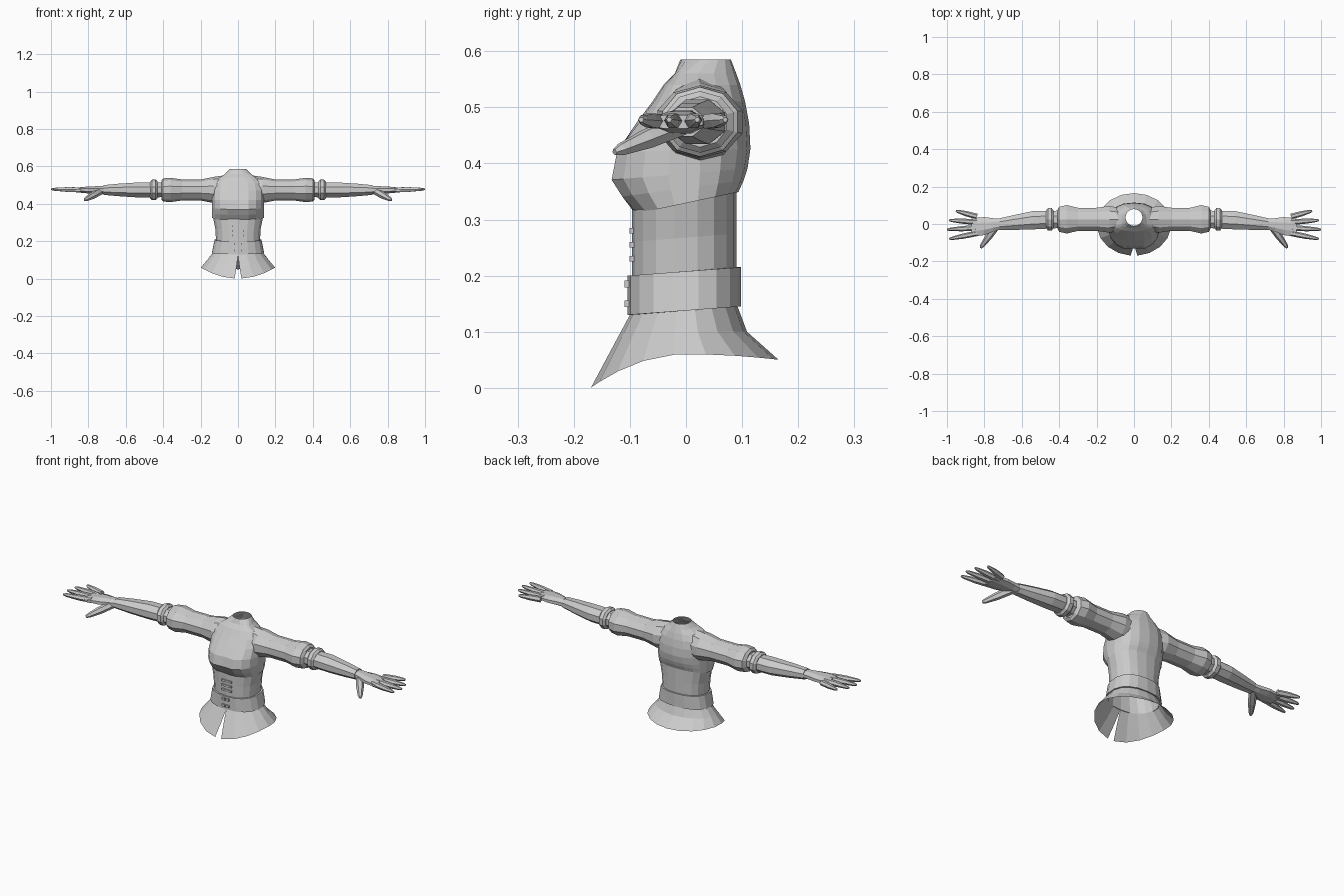
import bpy, bmesh, math
from mathutils import Vector

cube = bpy.data.objects.get("Cube")
if cube:
    bpy.data.objects.remove(cube)

shade = (0.6, 0.6, 0.6, 1)
grey = bpy.data.materials.new("light_grey")
grey.use_nodes = True
grey.diffuse_color = shade
grey.node_tree.nodes["Principled BSDF"].inputs["Base Color"].default_value = shade


def loft(name, rings, closed=True, caps=False):
    """Skin a list of point rings into a flat-shaded object."""
    bm = bmesh.new()
    rows = [[bm.verts.new(point) for point in ring] for ring in rings]
    count = len(rows[0])
    for lower, upper in zip(rows, rows[1:]):
        for i in range(count if closed else count - 1):
            j = (i + 1) % count
            bm.faces.new((lower[i], lower[j], upper[j], upper[i]))
    if caps:
        bm.faces.new(rows[0][::-1])
        bm.faces.new(rows[-1])
        bmesh.ops.recalc_face_normals(bm, faces=bm.faces)
    mesh = bpy.data.meshes.new(name)
    bm.to_mesh(mesh)
    bm.free()
    mesh.materials.append(grey)
    obj = bpy.data.objects.new(name, mesh)
    bpy.context.collection.objects.link(obj)
    return obj


def circle(count, offset=0.0):
    """Cosine and sine pairs around a full turn."""
    angles = [math.tau * (i + offset) / count for i in range(count)]
    return [(math.cos(angle), math.sin(angle)) for angle in angles]


def squarish(value):
    return math.copysign(abs(value) ** 0.85, value)


def body_ring(z, half_width, front, back, tilt, dent=0.0):
    """Rounded ring around the trunk, rising by tilt towards the back."""
    ring = []
    for c, s in circle(18, 0.5):
        x = half_width * squarish(c)
        y = squarish(s) * (back if s > 0 else -front)
        if s < 0:
            y += dent * math.exp(-(x / 0.03) ** 2)
        ring.append((x, y, z + tilt * (y - front) / (back - front)))
    return ring


# Cropped jacket: height, half width and front depth of each ring
jacket_profile = [
    (0.31, 0.14, -0.09), (0.34, 0.14, -0.12), (0.37, 0.14, -0.14),
    (0.42, 0.14, -0.13), (0.47, 0.14, -0.09), (0.51, 0.13, -0.06),
    (0.54, 0.1, -0.04), (0.56, 0.07, -0.02), (0.585, 0.045, 0.01)]


def jacket_ring(z, half_width, front):
    back = 0.115 - 1.5 * (z - 0.43) ** 2
    tilt = max(0, 0.3 * (0.44 - z))
    dent = 0.01 if front < -0.1 else 0
    if front > 0:
        # Neck opening sits behind the trunk centre
        return [(half_width * c, 0.035 + half_width * s, z) for c, s in circle(18, 0.5)]
    return body_ring(z, half_width, front, back, tilt, dent)


loft("jacket", [jacket_ring(*row) for row in jacket_profile])


def waist_ring(z, thickness=0.0):
    half_width = 0.115 + 0.2 * abs(z - 0.22) + thickness
    return body_ring(z, half_width, -0.096 - thickness, 0.09 + thickness, 0.015)


# Corset with a slightly thicker belt around it
loft("corset", [waist_ring(z) for z in (0.13, 0.2, 0.26, 0.34)])
loft("belt", [waist_ring(z, thickness) for z, thickness in
              ((0.13, 0), (0.13, 0.008), (0.2, 0.008), (0.2, 0))])


def skirt_row(t, count=18):
    """One row of the flared peplum, t running from waist to hem."""
    gap = 0.09 * t
    row = []
    for i in range(count + 1):
        angle = gap + 2 * (math.pi - gap) * i / count
        x, s = math.sin(angle), -math.cos(angle)
        depth = 0.09 + 0.075 * t ** 2 if s > 0 else 0.1 + 0.07 * t
        hem = 0.06 - (0.01 if s > 0 else 0.06) * s ** 2
        top = 0.14 + 0.01 * s
        row.append(((0.134 + 0.066 * t) * x, depth * s, top + (hem - top) * t))
    return row


# Peplum with a slit at the front centre
loft("skirt", [skirt_row(t) for t in (0, 0.5, 1)], closed=False)


def box(name, centre, size):
    x, y, z = centre
    width, depth, height = (value / 2 for value in size)
    corners = [(-width, -height), (width, -height), (width, height), (-width, height)]
    loft(name, [[(x + u, y + side * depth, z + v) for u, v in corners]
                for side in (-1, 1)], caps=True)


# Front clasps on corset and belt
for i in range(3):
    box("corset_clasp", (0, -0.096, 0.23 + 0.025 * i), (0.06, 0.01, 0.01))
for x in (-0.012, 0.012):
    for z in (0.15, 0.185):
        box("belt_clasp", (x, -0.105, z), (0.018, 0.01, 0.012))


def arm_part(name, side, sections, count=10):
    """Loft along the arm line from sections of distance, depth and height."""
    rings = []
    for x, depth, height in sections:
        middle = 0.025 - 0.12 * max(0, x - 0.5)
        rings.append([(side * x, middle + depth * c, 0.474 + height * s)
                      for c, s in circle(count, 0.5)])
    loft(name, rings, caps=True)


def digit(name, side, start, end, radius):
    """Tapered finger between two points."""
    start, end = (Vector((side * x, y, z)) for x, y, z in (start, end))
    along = (end - start).normalized()
    across = along.cross(Vector((0, 0, 1))).normalized()
    up = across.cross(along)
    rings = []
    for t in (0, 0.5, 0.9, 1):
        size = radius * math.sqrt(1 - 0.9 * t ** 3)
        rings.append([start.lerp(end, t) + size * (c * across + s * up)
                      for c, s in circle(6)])
    loft(name, rings, caps=True)


# Arms, mirrored for both sides
for side, label in ((1, "left"), (-1, "right")):
    arm_part(label + "_sleeve", side, [
        (0.06, 0.06, 0.08), (0.13, 0.075, 0.07), (0.2, 0.065, 0.056),
        (0.3, 0.065, 0.056), (0.36, 0.08, 0.065), (0.4, 0.07, 0.062),
        (0.41, 0.05, 0.05)])
    arm_part(label + "_elbow_band", side, [
        (0.43, 0.05, 0.045), (0.44, 0.063, 0.055),
        (0.46, 0.063, 0.055), (0.47, 0.05, 0.045)])
    arm_part(label + "_forearm", side, [
        (0.39, 0.05, 0.042), (0.54, 0.053, 0.043),
        (0.64, 0.043, 0.036), (0.72, 0.034, 0.028)], count=8)
    arm_part(label + "_palm", side, [
        (0.7, 0.028, 0.022), (0.75, 0.038, 0.022),
        (0.8, 0.052, 0.02), (0.87, 0.054, 0.013)], count=8)
    for i, finger in enumerate(("index", "middle", "ring", "little")):
        root = (0.84, 0.03 * i - 0.05, 0.475)
        tip = (1 - 0.012 * (i - 1) ** 2, 0.05 * i - 0.08, 0.478)
        digit(f"{label}_{finger}_finger", side, root, tip, 0.015)
    digit(label + "_thumb", side, (0.735, -0.01, 0.468), (0.82, -0.127, 0.42), 0.02)
